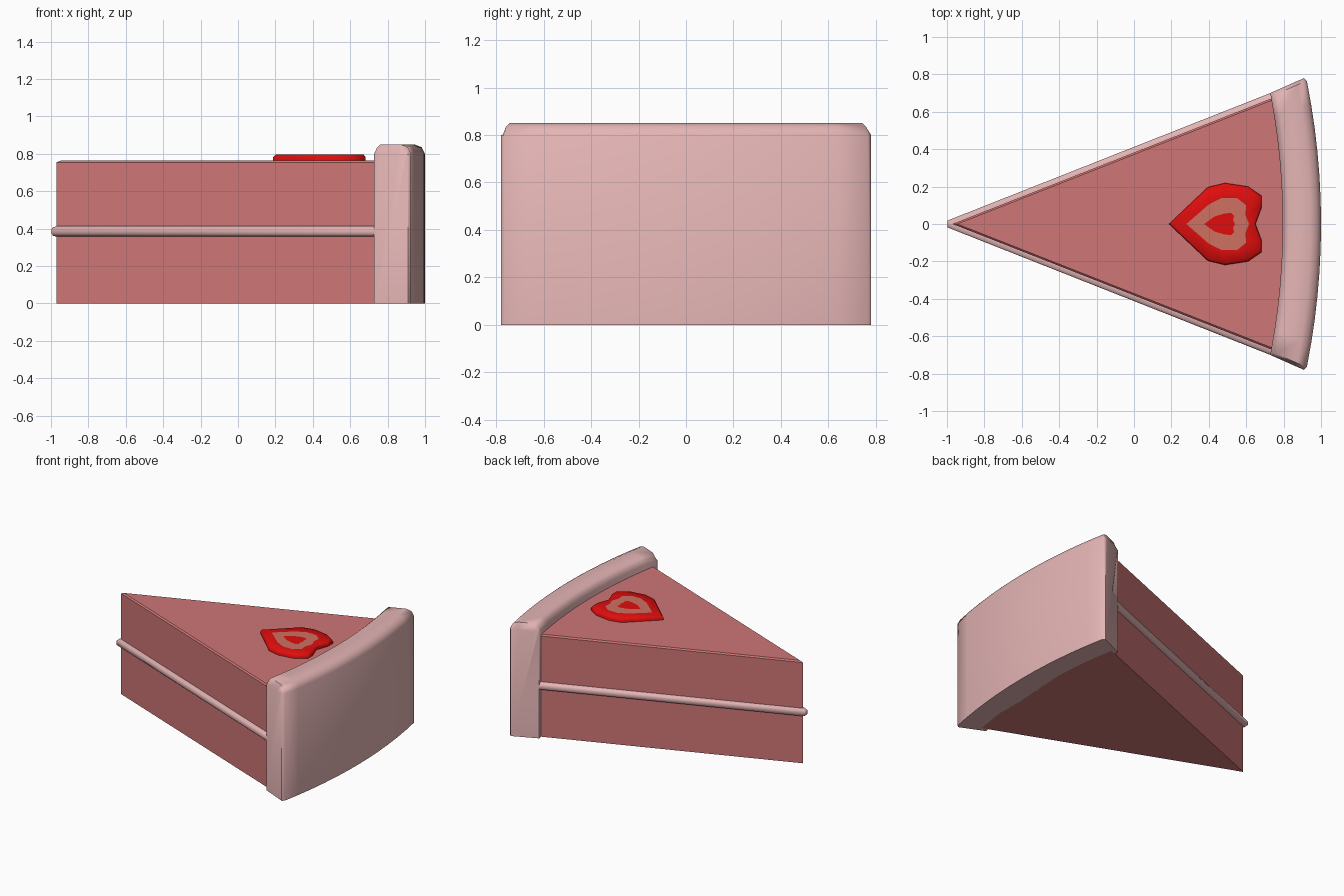
import bpy, bmesh, math

if "Cube" in bpy.data.objects:
    bpy.data.objects.remove(bpy.data.objects["Cube"])


def material(name, rgb):
    m = bpy.data.materials.new(name)
    m.diffuse_color = (*rgb, 1)
    m.use_nodes = True
    m.node_tree.nodes["Principled BSDF"].inputs["Base Color"].default_value = m.diffuse_color
    return m


FILLING = material("pink filling", (0.62, 0.18, 0.18))
CREAM = material("pale pink cream", (0.78, 0.46, 0.46))
RED = material("strawberry red", (0.75, 0.004, 0.004))
FLESH = material("strawberry flesh", (0.62, 0.16, 0.12))


def loft(name, rings, mats, bands=None, cap=0, angle=60):
    """Skin closed rings of equal length, cap both ends, colour band by band."""
    bm = bmesh.new()
    vs = [[bm.verts.new(p) for p in ring] for ring in rings]
    n = len(vs[0])
    for k in range(len(vs) - 1):
        for i in range(n):
            j = (i + 1) % n
            f = bm.faces.new((vs[k][i], vs[k][j], vs[k + 1][j], vs[k + 1][i]))
            f.material_index = bands[k] if bands else 0
    bm.faces.new(vs[0][::-1])
    bm.faces.new(vs[-1]).material_index = cap
    bmesh.ops.remove_doubles(bm, verts=bm.verts, dist=1e-5)
    bmesh.ops.recalc_face_normals(bm, faces=bm.faces)
    me = bpy.data.meshes.new(name)
    bm.to_mesh(me)
    bm.free()
    for m in mats:
        me.materials.append(m)
    ob = bpy.data.objects.new(name, me)
    bpy.context.collection.objects.link(ob)
    bpy.ops.object.select_all(action='DESELECT')
    ob.select_set(True)
    bpy.context.view_layer.objects.active = ob
    bpy.ops.object.shade_smooth_by_angle(angle=math.radians(angle))
    return ob


CX = -2.89        # centre of the crust arcs
SLOPE = 0.395     # slope of the slice sides
TIP = -0.97
SEG = 10


def wedge(grow, z):
    """Slice outline, grown outward (or shrunk when negative) at height z."""
    if grow >= 0:
        tx = TIP - grow
        ty = grow * 1.08 - SLOPE * grow
    else:
        tx, ty = TIP - grow * 1.08 / SLOPE, 0
    ye = SLOPE * (0.77 - TIP) + grow * 1.08
    pts = [(tx, -ty, z)]
    for i in range(SEG + 1):
        y = ye * (2 * i / SEG - 1)
        pts.append((CX + math.sqrt(3.73 ** 2 - y * y), y, z))
    return pts + [(tx, ty, z)]


# Filling: wedge with a softened top edge
loft("filling", [wedge(0, 0), wedge(0, 0.755), wedge(-0.009, 0.765)],
     [FILLING], angle=30)

# Cream layer: rounded band sticking out of the sides
band = [(0, .357), (.018, .362), (.027, .372), (.027, .398), (.018, .408), (0, .413)]
loft("cream_layer", [wedge(g, z) for g, z in band], [CREAM])

# Crust: rounded profile swept along the back arc
RI, RO = 3.685, 3.89


def crust_ring(t, top, trim):
    ro = RO - trim
    prof = [(RI, 0), (RI, .805), (RI + .012, .832), (RI + .032, .85),
            (ro - .055, .85), (ro - .018, .835), (ro, .80), (ro, 0)]
    ring = []
    for r, z in prof:
        y = t * (0.70 + 0.085 * (r - RI) / (RO - RI))
        ring.append((CX + math.sqrt(r * r - y * y), y, min(z, top)))
    return ring


stations = [(-1, .80, .012), (-.975, .85, 0)]
stations += [(-.975 + 1.95 * i / 12, .85, 0) for i in range(1, 12)]
stations += [(.975, .85, 0), (1, .80, .012)]
loft("crust", [crust_ring(*s) for s in stations], [CREAM])


# Strawberry slice: heart outline with nested colour rings
def heart(half, z, s=1.0):
    pts = half + [(x, -y) for x, y in half[-2:0:-1]]
    return [(0.47 + (x - 0.47) * s, y * s, z) for x, y in pts]


skin = [(.187, 0), (.395, .197), (.486, .219), (.61, .20), (.683, .15), (.683, .09), (.65, 0)]
flesh = [(.28, 0), (.40, .105), (.47, .14), (.55, .14), (.60, .10), (.595, .05), (.615, 0)]
core = [(.375, 0), (.43, .04), (.48, .055), (.52, .06), (.535, .045), (.53, .02), (.54, 0)]
loft("strawberry_slice",
     [heart(skin, .76), heart(skin, .782), heart(skin, .796, .95),
      heart(flesh, .796), heart(core, .796)],
     [RED, FLESH], bands=[0, 0, 0, 1], cap=0)
